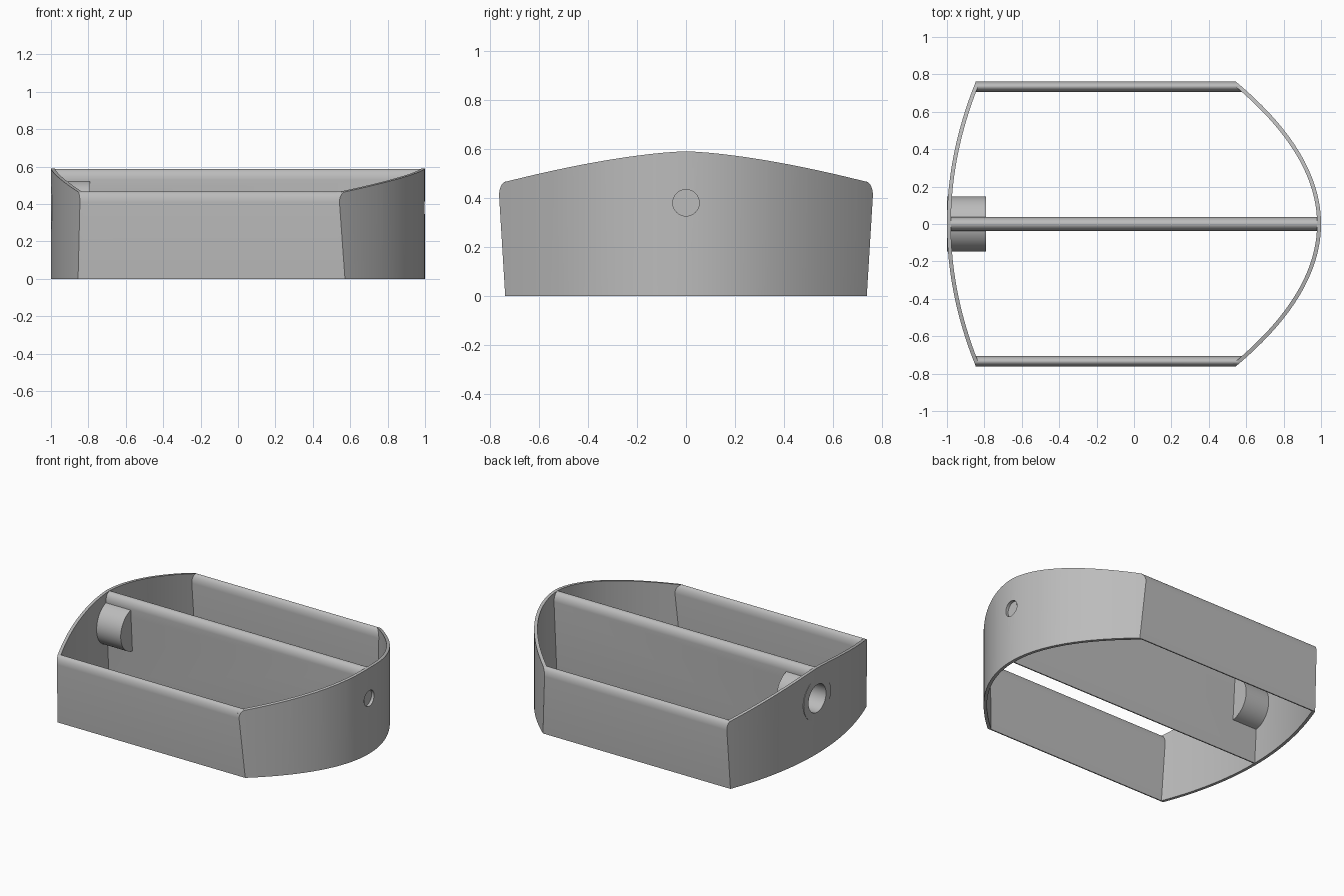
import bpy, bmesh, math
from mathutils import Matrix

cube = bpy.data.objects.get("Cube")
if cube:
    bpy.data.objects.remove(cube, do_unlink=True)

grey = bpy.data.materials.new("plain_grey")
grey.use_nodes = True
grey.diffuse_color = (0.5, 0.5, 0.5, 1)
grey.node_tree.nodes["Principled BSDF"].inputs["Base Color"].default_value = (0.5, 0.5, 0.5, 1)

HOLE_Z = 0.38
WALL_Y = 0.734


def finish(name, bm):
    bmesh.ops.recalc_face_normals(bm, faces=bm.faces)
    mesh = bpy.data.meshes.new(name)
    bm.to_mesh(mesh)
    bm.free()
    mesh.materials.append(grey)
    ob = bpy.data.objects.new(name, mesh)
    bpy.context.collection.objects.link(ob)
    return ob


def loft(name, ring_a, ring_b):
    """Closed solid between two matching rings."""
    bm = bmesh.new()
    a = [bm.verts.new(p) for p in ring_a]
    b = [bm.verts.new(p) for p in ring_b]
    bm.faces.new(a)
    bm.faces.new(b)
    for i in range(len(a)):
        j = (i + 1) % len(a)
        bm.faces.new((a[i], a[j], b[j], b[i]))
    return finish(name, bm)


def cylinder(name, x0, x1, radius):
    bm = bmesh.new()
    place = Matrix.Translation(((x0 + x1) / 2, 0, HOLE_Z)) @ Matrix.Rotation(math.pi / 2, 4, 'Y')
    bmesh.ops.create_cone(bm, cap_ends=True, segments=64, radius1=radius, radius2=radius,
                          depth=x1 - x0, matrix=place)
    return finish(name, bm)


def boolean(ob, cutter, operation):
    mod = ob.modifiers.new("cut", 'BOOLEAN')
    mod.object = cutter
    mod.operation = operation
    mod.solver = 'EXACT'
    bpy.context.view_layer.objects.active = ob
    bpy.ops.object.modifier_apply(modifier=mod.name)


# Plan curves of the two ends
def nose_x(y):
    return 1 - 0.786 * y * y


def tail_x(y):
    return -1 + 0.266 * y * y


def teardrop(cy, half, shoulder, top):
    """Section that tapers to a thin foot and has a rounded top."""
    pts = [(cy - 0.004, 0), (cy + 0.004, 0)]
    for i in range(17):
        a = math.pi * i / 16
        pts.append((cy + half * math.cos(a), shoulder + (top - shoulder) * math.sin(a)))
    return pts


def rail(name, section, inset):
    return loft(name, [(tail_x(y) + inset, y, z) for y, z in section],
                [(nose_x(y) - inset, y, z) for y, z in section])


# Side walls and central rib
side_section = teardrop(WALL_Y, 0.029, 0.41, 0.467)
left = rail("back_side_wall", side_section, 0.019)
right = rail("front_side_wall", [(-y, z) for y, z in side_section], 0.019)
rib = rail("central_rib", teardrop(0, 0.038, 0.53, 0.588), 0.019)

# Envelope that trims the end walls: sloped sides, rounded corners, crowned top
half = [(WALL_Y + 0.004, 0)]
for i in range(8):
    a = math.radians(10 * i)
    half.append((WALL_Y + 0.029 * math.cos(a), 0.41 + 0.057 * math.sin(a)))
for i in range(18, 0, -1):
    y = 0.74 * i / 18
    half.append((y, 0.59 - 0.125 * (y / 0.74) ** 1.5))
outline = half + [(0, 0.59)] + [(-y, z) for y, z in reversed(half)]
envelope = loft("envelope", [(-2, y, z) for y, z in outline], [(2, y, z) for y, z in outline])


def end_wall(name, curve, bend, inward):
    ys = [0.8 * i / 24 for i in range(-24, 25)]
    outer = [(curve(y), y) for y in ys]
    inner = [(curve(y) + inward * 0.021 * math.hypot(1, 2 * bend * y), y) for y in ys]
    ring = outer + inner[::-1]
    wall = loft(name, [(x, y, -0.1) for x, y in ring], [(x, y, 0.8) for x, y in ring])
    boolean(wall, envelope, 'INTERSECT')
    return wall


nose = end_wall("nose_end_wall", nose_x, 0.786, -1)
tail = end_wall("tail_end_wall", tail_x, 0.266, 1)

# Round socket inside the tail, blind from outside
boss = cylinder("socket_boss", -0.999, -0.79, 0.147)
socket_cut = cylinder("socket_cutter", -1.2, -0.82, 0.095)
nose_cut = cylinder("nose_hole_cutter", 0.979, 1.2, 0.054)
for ob in (boss, tail, rib):
    boolean(ob, socket_cut, 'DIFFERENCE')
boolean(nose, nose_cut, 'DIFFERENCE')

for helper in (envelope, socket_cut, nose_cut):
    bpy.data.objects.remove(helper, do_unlink=True)

# Smooth shading with sharp edges kept
bpy.ops.object.select_all(action='DESELECT')
for ob in (left, right, rib, nose, tail, boss):
    ob.select_set(True)
bpy.context.view_layer.objects.active = boss
bpy.ops.object.shade_smooth_by_angle(angle=math.radians(30))
